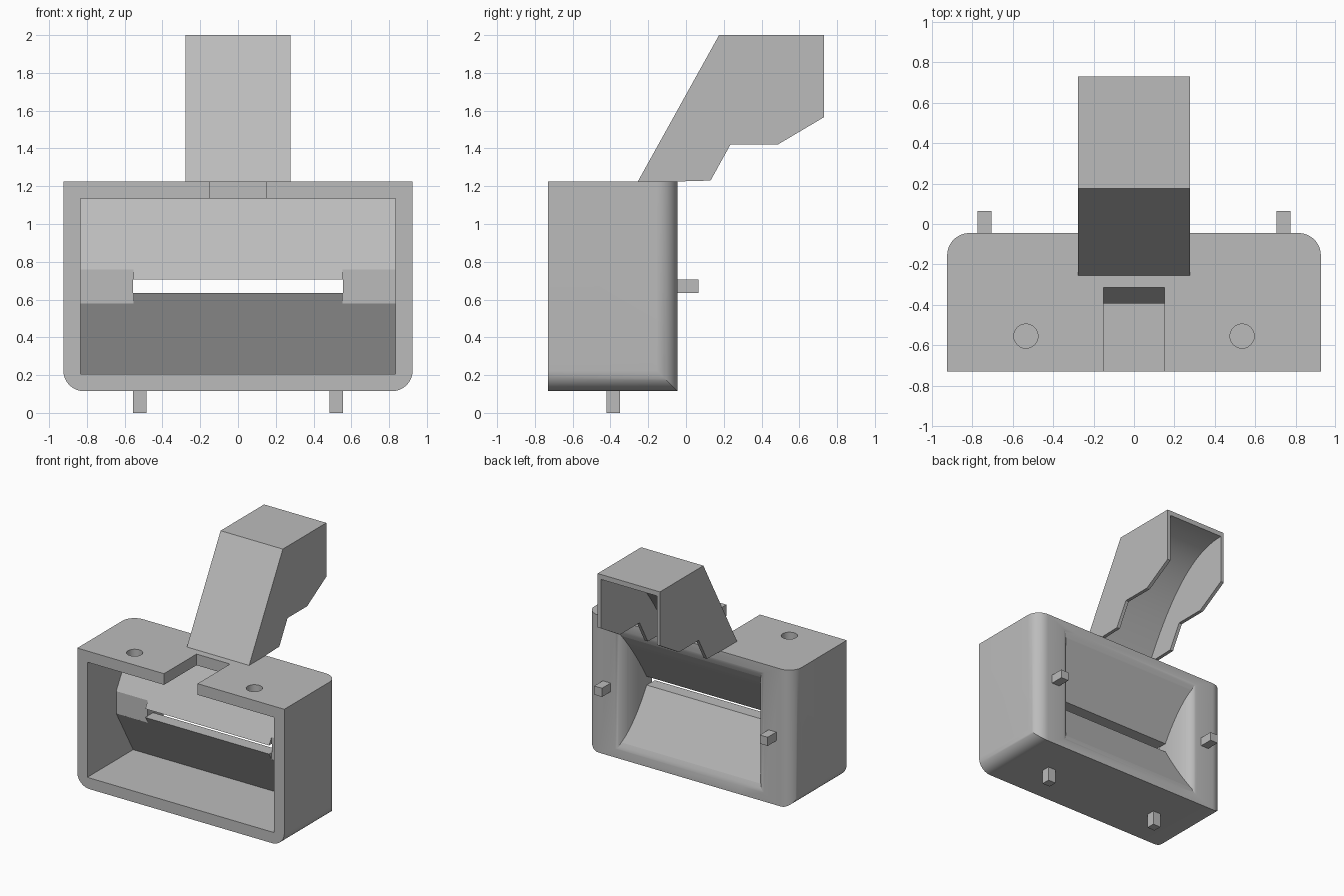
import bpy, bmesh
from math import pi, sin, cos, radians

if "Cube" in bpy.data.objects:
    bpy.data.objects.remove(bpy.data.objects["Cube"], do_unlink=True)

grey = bpy.data.materials.new("plain_grey")
grey.use_nodes = True
COLOUR = (0.5, 0.5, 0.5, 1)
grey.diffuse_color = COLOUR
grey.node_tree.nodes["Principled BSDF"].inputs["Base Color"].default_value = COLOUR

MID = 0.67      # height of the slot centre
BACK = -0.045   # rear face of the housing


def prism(name, axis, points, lo, hi):
    """Extrude a 2D outline along the named axis."""
    place = {"x": lambda a, b, t: (t, a, b),
             "y": lambda a, b, t: (a, t, b),
             "z": lambda a, b, t: (a, b, t)}[axis]
    bm = bmesh.new()
    face = bm.faces.new([bm.verts.new(place(a, b, lo)) for a, b in points])
    moved = bmesh.ops.extrude_face_region(bm, geom=[face])["geom"]
    shift = place(0, 0, hi - lo)
    bmesh.ops.translate(bm, vec=shift, verts=[v for v in moved if isinstance(v, bmesh.types.BMVert)])
    bmesh.ops.recalc_face_normals(bm, faces=bm.faces)
    mesh = bpy.data.meshes.new(name)
    bm.to_mesh(mesh)
    bm.free()
    mesh.materials.append(grey)
    obj = bpy.data.objects.new(name, mesh)
    bpy.context.collection.objects.link(obj)
    return obj


def box(name, x, y, z):
    return prism(name, "z", [(x[0], y[0]), (x[1], y[0]), (x[1], y[1]), (x[0], y[1])], *z)


def combine(obj, tool, operation="DIFFERENCE"):
    """Apply a boolean and discard the tool."""
    mod = obj.modifiers.new("boolean", "BOOLEAN")
    mod.operation, mod.object, mod.solver = operation, tool, "EXACT"
    bpy.context.view_layer.objects.active = obj
    bpy.ops.object.modifier_apply(modifier=mod.name)
    bpy.data.objects.remove(tool, do_unlink=True)


def arc(cx, cy, rx, ry, start, end, steps=12):
    angles = [radians(start + (end - start) * i / steps) for i in range(steps + 1)]
    return [(cx + rx * cos(a), cy + ry * sin(a)) for a in angles]


def mirror_x(points):
    return points + [(-a, b) for a, b in reversed(points)]


def mirror_z(points):
    return points + [(a, 2 * MID - b) for a, b in reversed(points)]


def smooth(obj):
    bpy.ops.object.select_all(action="DESELECT")
    obj.select_set(True)
    bpy.context.view_layer.objects.active = obj
    bpy.ops.object.shade_smooth_by_angle(angle=radians(28))


# Housing: rounded rear corners in plan, rounded lower corners in elevation
R = 0.11
plan = mirror_x([(0.925, -0.73)] + arc(0.925 - R, BACK - R, R, R, 0, 90))
elevation = mirror_x([(0.925, 1.225)] + arc(0.925 - R, 0.115 + R, R, R, 0, -90))
housing = prism("housing", "z", plan, 0.115, 1.225)
combine(housing, prism("elevation_tool", "y", elevation, -0.9, 0.2), "INTERSECT")

# Open front chamber with a wedge-shaped rear wall ending in two lips
chamber = mirror_z([(-0.9, 0.205), (-0.145, 0.205), (-0.393, 0.635)])
combine(housing, prism("chamber_tool", "x", chamber, -0.835, 0.835))

# Lips are cut back at both ends of the slot
for side in (-1, 1):
    ends = sorted((side * 0.553, side * 0.835))
    combine(housing, box("lip_end_tool", ends, (-0.6, -0.361), (0.58, 0.76)))

# Rear funnel: sloping floor and ceiling, flared cheeks
throat = mirror_z([(-0.6, 0.635), (-0.291, 0.635), (-0.1, 0.305),
                   (-0.064, 0.24), (BACK, 0.185), (0.1, 0.185)])
flare = mirror_x([(0.555, -0.6)] + arc(0.665, -0.3, 0.11, 0.255, 180, 90) + [(0.665, 0.1)])
funnel = prism("funnel_tool", "x", throat, -0.9, 0.9)
combine(funnel, prism("flare_tool", "z", flare, 0, 1.4), "INTERSECT")
combine(housing, funnel)

# Roof notch and two round holes
combine(housing, box("notch_tool", (-0.15, 0.15), (-0.9, -0.315), (1.1, 1.4)))
for x in (-0.535, 0.535):
    combine(housing, prism("hole_tool", "z", arc(x, -0.555, 0.06, 0.06, 0, 345, 23), 1.1, 1.4))
smooth(housing)

# Hood: leaning duct, hollow and open to the rear and below
outline = [(-0.255, 1.225), (0.175, 2), (0.73, 2), (0.73, 1.565),
           (0.485, 1.42), (0.235, 1.42), (0.13, 1.23), (-0.05, 1.225)]
hood = prism("hood", "x", outline, -0.278, 0.278)
# curved inner guide from the rear top down to the foot
ends = [(-0.13, 1.1), (-0.12, 1.2)]
bend = [(-0.12 + 0.85 * t, 1.2 + 0.76 * (1 - (1 - t) ** 2.2)) for t in [i / 20 for i in range(1, 21)]]
hollow = ends + bend + [(0.9, 1.96), (0.9, 1.1)]
combine(hood, prism("hollow_tool", "x", hollow, -0.25, 0.25))
smooth(hood)

# Locating pegs under the base and on the rear
for side, label in ((1, "left"), (-1, "right")):
    base = sorted((side * 0.485, side * 0.555))
    rear = sorted((side * 0.705, side * 0.775))
    box("base_peg_" + label, base, (-0.42, -0.35), (0, 0.13))
    box("rear_peg_" + label, rear, (BACK - 0.02, 0.065), (0.635, 0.705))
